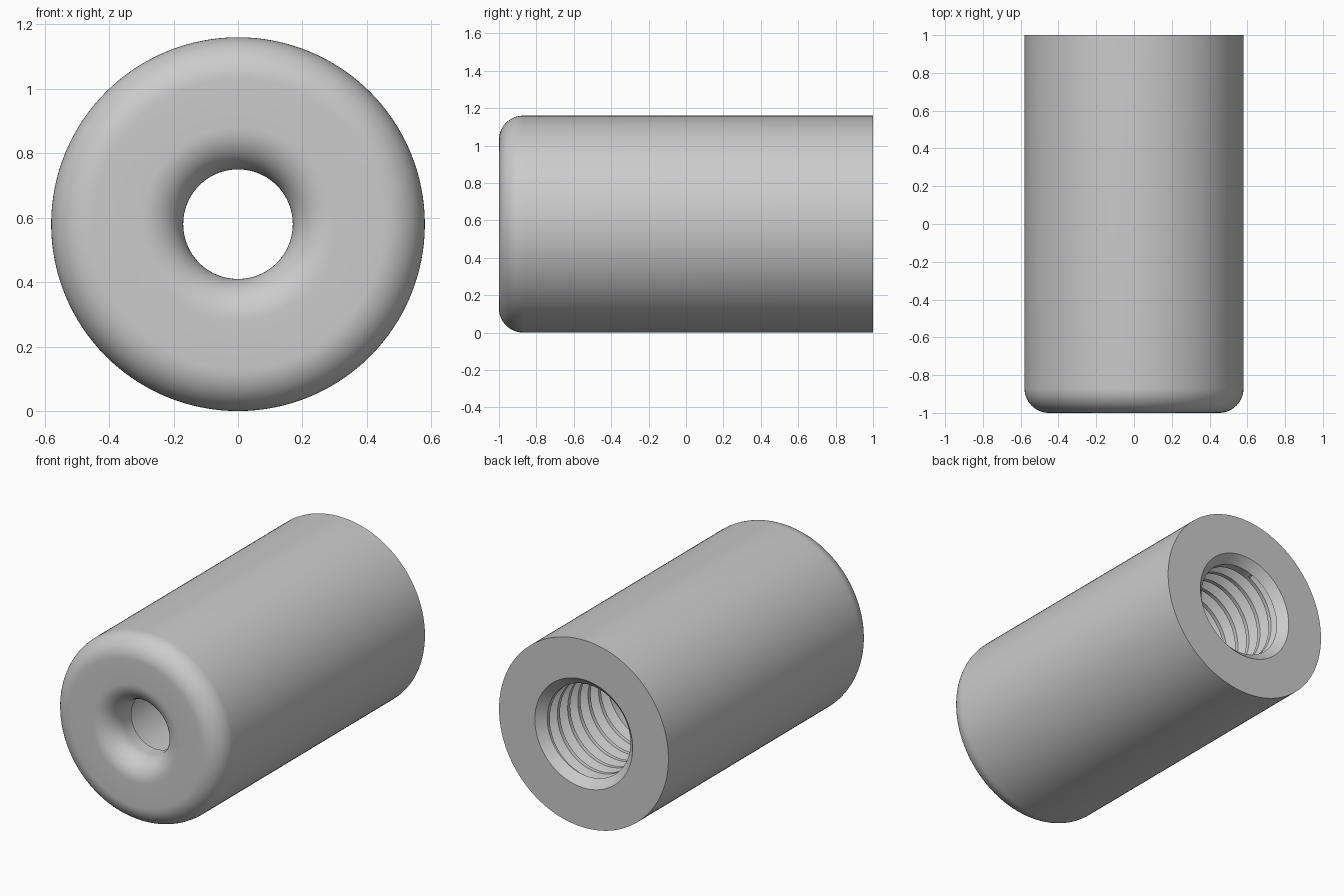
import bpy, bmesh, math

if "Cube" in bpy.data.objects:
    bpy.data.objects.remove(bpy.data.objects["Cube"], do_unlink=True)

SEG = 128
R = 0.58                    # outer radius and axis height
HOLE, MINOR, MAJOR = 0.17, 0.285, 0.335
FILLET = 0.13
PITCH = 0.1
THREAD_TOP, THREAD_END = 0.95, 0.36

bm = bmesh.new()


def vert(radius, y, i):
    a = math.tau * i / SEG
    return bm.verts.new((radius * math.cos(a), y, R + radius * math.sin(a)))


def arc(cr, cy, start, end, steps=14):
    """Quarter round in the radius / length plane."""
    angles = [math.radians(start + (end - start) * k / steps) for k in range(steps + 1)]
    return [(cr + FILLET * math.cos(a), cy + FILLET * math.sin(a)) for a in angles]


# Revolved skin: rear chamfer, outer wall, rounded nose, hole, smooth bore
profile = [(MINOR, THREAD_TOP), (MAJOR, 1), (R, 1)]
profile += arc(R - FILLET, FILLET - 1, 0, -90)
profile += arc(HOLE + FILLET, FILLET - 1, -90, -180)
profile += [(HOLE, -0.8), (MINOR, -0.8), (MINOR, THREAD_END)]
rings = [[vert(r, y, i) for i in range(SEG)] for r, y in profile]
for a, b in zip(rings, rings[1:]):
    for i in range(SEG):
        n = (i + 1) % SEG
        bm.faces.new((a[i], a[n], b[n], b[i]))

# Helical thread: flat crest, flank, flat root, flank in each pitch
tooth = [(0, MINOR), (0.25, MINOR), (0.56, MAJOR), (0.69, MAJOR)]
turns = math.ceil((THREAD_TOP - THREAD_END) / PITCH) + 3
columns = []
for i in range(SEG):
    column = []
    for k in range(turns):
        for part, radius in tooth:
            y = THREAD_TOP + PITCH * (1 - k - part - i / SEG)
            if y >= THREAD_TOP or y <= THREAD_END:
                y, radius = min(max(y, THREAD_END), THREAD_TOP), MINOR
            column.append(vert(radius, y, i))
    columns.append(column)
last = turns * len(tooth) - 1
for i in range(SEG):
    # the seam steps on by one whole pitch
    shift = len(tooth) if i == SEG - 1 else 0
    a, b = columns[i], columns[(i + 1) % SEG]
    for j in range(last - shift):
        bm.faces.new((a[j], a[j + 1], b[j + 1 + shift], b[j + shift]))

bmesh.ops.remove_doubles(bm, verts=bm.verts, dist=0.00005)
bmesh.ops.delete(bm, geom=[v for v in bm.verts if not v.link_faces], context="VERTS")
bmesh.ops.recalc_face_normals(bm, faces=bm.faces)
mesh = bpy.data.meshes.new("threaded_sleeve")
bm.to_mesh(mesh)
bm.free()

# Plain grey metal
grey = bpy.data.materials.new("plain_grey")
grey.use_nodes = True
colour = (0.6, 0.6, 0.6, 1)
grey.diffuse_color = colour
grey.node_tree.nodes["Principled BSDF"].inputs["Base Color"].default_value = colour
mesh.materials.append(grey)

sleeve = bpy.data.objects.new("threaded_sleeve", mesh)
bpy.context.collection.objects.link(sleeve)
bpy.context.view_layer.objects.active = sleeve
sleeve.select_set(True)
bpy.ops.object.shade_smooth_by_angle(angle=math.radians(30))
